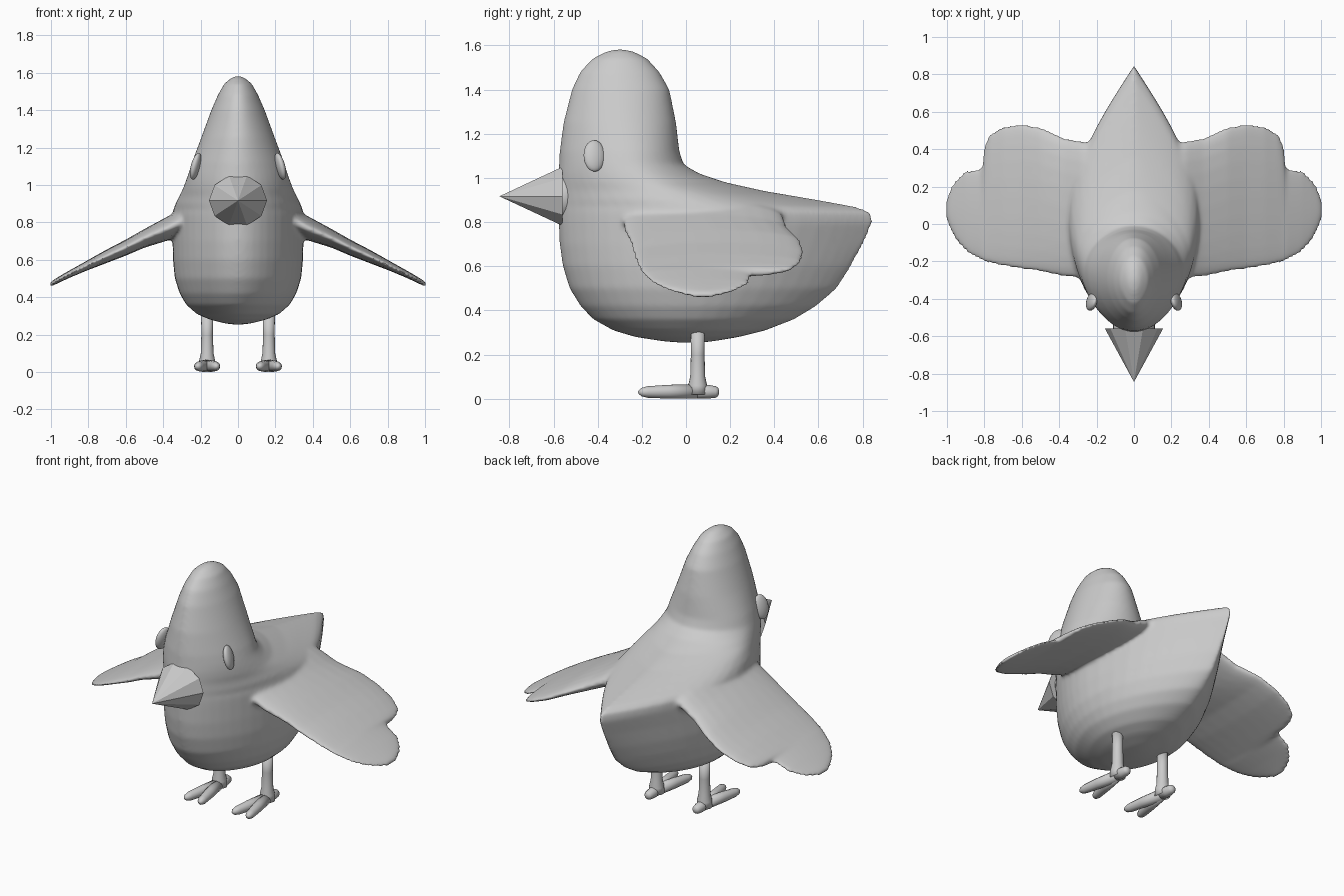
import bpy, bmesh, math
from mathutils import Vector, Matrix

if "Cube" in bpy.data.objects:
    bpy.data.objects.remove(bpy.data.objects["Cube"])

grey = bpy.data.materials.new("soft grey")
grey.diffuse_color = (0.6, 0.6, 0.6, 1)
grey.use_nodes = True
grey.node_tree.nodes["Principled BSDF"].inputs["Base Color"].default_value = grey.diffuse_color


def make(name, bm, smooth=True, flip=False):
    bmesh.ops.recalc_face_normals(bm, faces=bm.faces)
    if flip:
        bmesh.ops.reverse_faces(bm, faces=bm.faces)
    for f in bm.faces:
        f.smooth = smooth
    me = bpy.data.meshes.new(name)
    bm.to_mesh(me)
    bm.free()
    me.materials.append(grey)
    ob = bpy.data.objects.new(name, me)
    bpy.context.collection.objects.link(ob)
    return ob


def loft(bm, rings):
    rows = [[bm.verts.new(p) for p in r] for r in rings]
    n = len(rows[0])
    for a, b in zip(rows, rows[1:]):
        for i in range(n):
            j = (i + 1) % n
            bm.faces.new((a[i], a[j], b[j], b[i]))
    bm.faces.new(rows[0][::-1])
    bm.faces.new(rows[-1])


def tube(bm, pts, n=12):
    # pts: (x, y, z, radius)
    d = (Vector(pts[-1][:3]) - Vector(pts[0][:3])).normalized()
    rot = d.to_track_quat('Z', 'Y')
    loft(bm, [[Vector(p[:3]) + rot @ Vector((p[3] * math.cos(a), p[3] * math.sin(a), 0))
               for a in (2 * math.pi * i / n for i in range(n))] for p in pts])


# Body and head: horizontal slices (z, front y, back y, half width, widest y, tail sharpness)
SLICES = [
    (1.583, -.32, -.28, .012, -.30, 0), (1.57, -.37, -.23, .04, -.30, 0),
    (1.54, -.425, -.175, .075, -.30, 0), (1.48, -.48, -.12, .108, -.30, 0),
    (1.40, -.517, -.075, .143, -.29, 0), (1.25, -.555, -.045, .198, -.28, 0),
    (1.12, -.572, -.03, .247, -.26, 0), (1.06, -.575, -.01, .265, -.25, .1),
    (1.02, -.578, .06, .28, -.22, .3), (.98, -.578, .18, .295, -.18, .5),
    (.94, -.578, .36, .315, -.10, .7), (.90, -.578, .60, .335, -.05, .9),
    (.87, -.578, .77, .345, 0, 1), (.845, -.578, .84, .35, 0, 1),
    (.80, -.577, .848, .35, 0, 1), (.70, -.572, .805, .35, 0, 1),
    (.60, -.558, .75, .348, 0, .9), (.50, -.527, .685, .338, 0, .8),
    (.42, -.478, .59, .312, 0, .6), (.36, -.42, .49, .277, 0, .5),
    (.31, -.33, .36, .22, 0, .3), (.28, -.23, .24, .15, 0, 0),
    (.26, -.10, .12, .07, 0, 0), (.254, -.02, .06, .02, .02, 0)]


def slice_ring(z, f, b, w, m, k, n=48):
    ring = []
    for i in range(n):
        a = 2 * math.pi * i / n
        t, side = math.sin(a), math.copysign(1, math.cos(a))
        sharp = k if t > 0 else 0.2
        x = (1 - sharp) * abs(math.cos(a)) + sharp * math.cos(math.pi / 2 * t)
        y = m + (t * (b - m) if t > 0 else -t * (f - m))
        ring.append((w * side * max(x, 0), y, z))
    return ring


# Wings: sections along x (x, front y, back y, centre z, half thickness)
WING = [
    (.15, -.26, .42, .86, .09), (.28, -.29, .445, .815, .075),
    (.37, -.285, .46, .77, .065), (.50, -.258, .52, .715, .05),
    (.60, -.245, .538, .665, .043), (.70, -.23, .523, .62, .036),
    (.77, -.215, .488, .587, .03), (.80, -.205, .43, .573, .027),
    (.812, -.20, .30, .567, .026), (.90, -.15, .29, .524, .02),
    (.95, -.095, .245, .498, .017), (.985, -.03, .19, .479, .015),
    (1.007, .03, .12, .466, .012)]


def wing_ring(x, f, b, z, h, s, n=24):
    c, r = (f + b) / 2, (b - f) / 2
    ring = []
    for i in range(n):
        a = 2 * math.pi * i / n
        ring.append((s * x, c + r * math.cos(a), z + h * math.sin(a)))
    return ring


bm = bmesh.new()
loft(bm, [slice_ring(*s) for s in SLICES])
for s in (-1, 1):
    loft(bm, [wing_ring(*w, s) for w in WING])
body = make("body_with_wings", bm)
rm = body.modifiers.new("merge", 'REMESH')
rm.mode = 'VOXEL'
rm.voxel_size = 0.011
rm.use_smooth_shade = True
sm = body.modifiers.new("blend", 'SMOOTH')
sm.factor = 0.5
sm.iterations = 10

# Beak: two inward-facing faceted half cones around a smooth inner cone
TIP = (0, -.845, .917)
for name, s in (("upper_beak", 1), ("lower_beak", -1)):
    bm = bmesh.new()
    tip = bm.verts.new(TIP)
    arc = [bm.verts.new((.155 * math.cos(a), -.56, .917 + s * .14 * math.sin(a)))
           for a in (math.pi * i / 5 for i in range(6))]
    for a, b in zip(arc, arc[1:]):
        bm.faces.new((tip, a, b))
    bm.faces.new((tip, arc[0], arc[-1]))
    bm.faces.new(arc)
    make(name, bm, smooth=False, flip=True)

bm = bmesh.new()
tube(bm, [(0, y, .917, r) for y, r in
          ((-.50, .115), (-.57, .112), (-.65, .082), (-.72, .05), (-.765, .025), (-.785, .006))], 24)
make("inner_beak", bm)

for s, side in ((1, "left"), (-1, "right")):
    # Eye
    bm = bmesh.new()
    bmesh.ops.create_uvsphere(bm, u_segments=24, v_segments=14, radius=1)
    bm.transform(Matrix.Translation((s * .226, -.415, 1.1))
                 @ Matrix.Rotation(-s * .25, 4, 'Y') @ Matrix.Rotation(s * .25, 4, 'Z')
                 @ Matrix.Diagonal((.024, .05, .073, 1)))
    make(side + "_eye", bm)

    # Leg and foot with two front toes and a short back toe
    bm = bmesh.new()
    cx = s * .165
    tube(bm, [(cx, .053, z, r) for z, r in ((.02, .045), (.06, .043), (.10, .034), (.2, .031), (.31, .032))], 16)
    for dx, y in ((-.052, -.215), (.052, -.215), (0, .15)):
        start = Vector((cx, .05, .034))
        end = Vector((cx + dx, y, .03))
        tube(bm, [(*start.lerp(end, t), r) for t, r in
                  ((0, .033), (.5, .031), (.85, .026), (.95, .019), (1, .007))])
    make(side + "_leg", bm)
